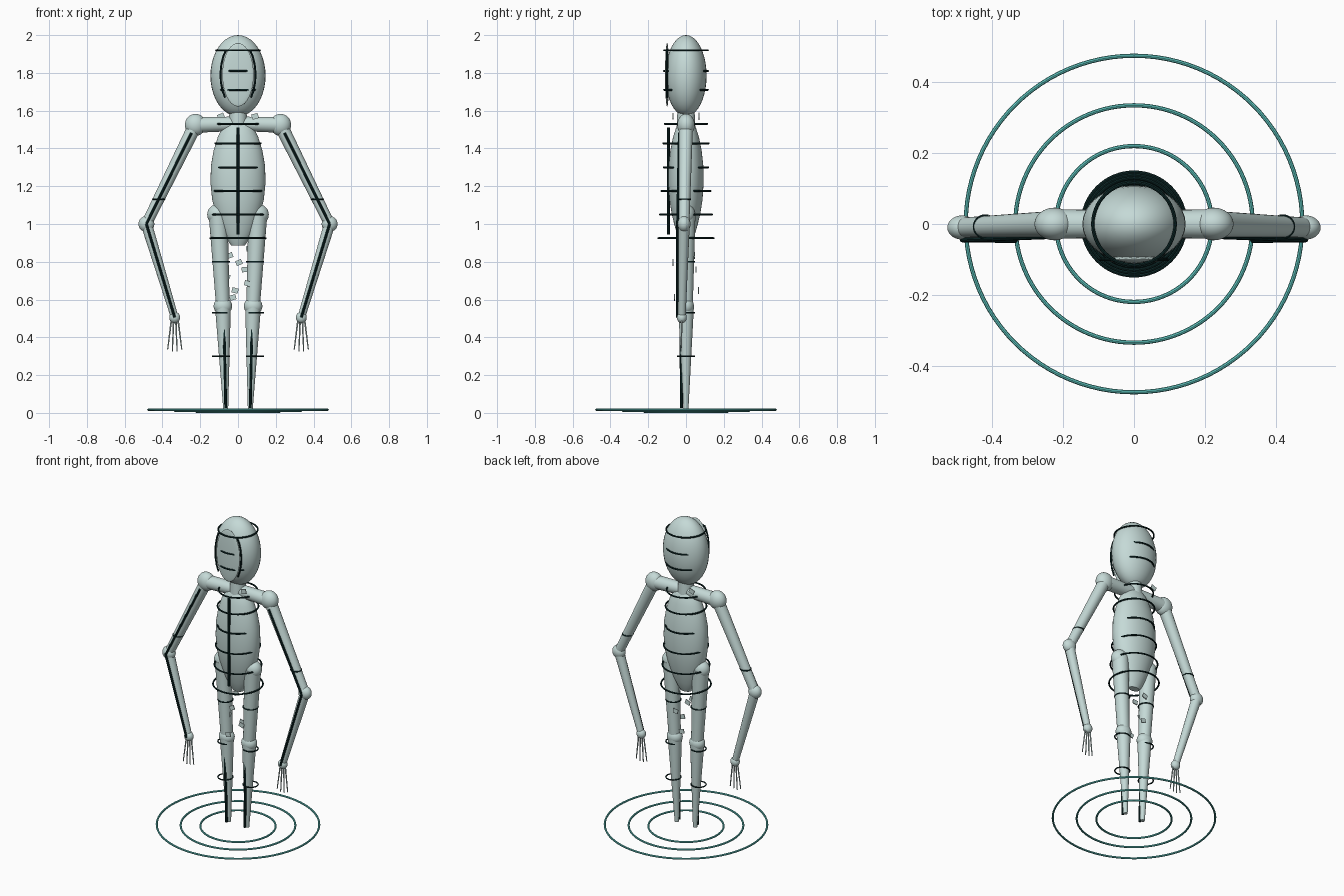
import bpy, bmesh, random
from math import cos, sin, pi, radians
from mathutils import Vector, Matrix

random.seed(4)
cube = bpy.data.objects.get("Cube")
if cube:
    bpy.data.objects.remove(cube, do_unlink=True)


def material(name, rgb):
    m = bpy.data.materials.new(name)
    m.use_nodes = True
    m.diffuse_color = (*rgb, 1)
    m.node_tree.nodes["Principled BSDF"].inputs["Base Color"].default_value = (*rgb, 1)
    return m


PALE = material("pale grey green", (0.56, 0.70, 0.68))
DARK = material("dark teal", (0.004, 0.022, 0.022))
TEAL = material("floor teal", (0.12, 0.58, 0.54))


def finish(name, bm, mat):
    bmesh.ops.recalc_face_normals(bm, faces=bm.faces)
    mesh = bpy.data.meshes.new(name)
    bm.to_mesh(mesh)
    bm.free()
    mesh.materials.append(mat)
    ob = bpy.data.objects.new(name, mesh)
    bpy.context.collection.objects.link(ob)
    return ob


def ball(name, centre, size, mat=PALE):
    bm = bmesh.new()
    bmesh.ops.create_uvsphere(bm, u_segments=32, v_segments=20, radius=1,
                              matrix=Matrix.Translation(centre) @ Matrix.Diagonal((*size, 1)))
    return finish(name, bm, mat)


def rod(name, a, b, r1, r2, mat=PALE, sides=24):
    a, b = Vector(a), Vector(b)
    turn = (b - a).to_track_quat('Z', 'Y').to_matrix().to_4x4()
    bm = bmesh.new()
    bmesh.ops.create_cone(bm, cap_ends=True, segments=sides, radius1=r1, radius2=r2,
                          depth=(b - a).length, matrix=Matrix.Translation((a + b) / 2) @ turn)
    return finish(name, bm, mat)


def ring(name, centre, radius, thick=0.005, mat=DARK, steps=64, sides=8):
    bm = bmesh.new()
    loops = []
    for i in range(steps):
        t = 2 * pi * i / steps
        loop = []
        for j in range(sides):
            u = 2 * pi * j / sides
            r = radius + thick * cos(u)
            loop.append(bm.verts.new(Vector(centre) + Vector((r * cos(t), r * sin(t), thick * sin(u)))))
        loops.append(loop)
    for i in range(steps):
        p, q = loops[i], loops[(i + 1) % steps]
        for j in range(sides):
            k = (j + 1) % sides
            bm.faces.new((p[j], q[j], q[k], p[k]))
    return finish(name, bm, mat)


def lathe(name, profile, depth, mat=PALE, steps=40):
    bm = bmesh.new()
    loops = [[bm.verts.new((r * cos(2 * pi * i / steps), depth * r * sin(2 * pi * i / steps), z))
              for i in range(steps)] for z, r in profile]
    for p, q in zip(loops, loops[1:]):
        for i in range(steps):
            k = (i + 1) % steps
            bm.faces.new((p[i], p[k], q[k], q[i]))
    bm.faces.new(loops[0])
    bm.faces.new(loops[-1])
    return finish(name, bm, mat)


def shard(name, centre, size):
    bm = bmesh.new()
    m = (Matrix.Translation(centre) @ Matrix.Rotation(random.uniform(-0.5, 0.5), 4, 'Y')
         @ Matrix.Diagonal((size, 0.005, size * 0.8, 1)))
    bmesh.ops.create_cube(bm, size=1, matrix=m)
    return finish(name, bm, PALE)


# Head, face plate and neck
ball("head", (0, 0, 1.785), (0.146, 0.109, 0.215))
ball("face_plate", (0, -0.1, 1.79), (0.083, 0.011, 0.168))
rod("neck", (0, 0, 1.5), (0, 0, 1.61), 0.05, 0.045)
for z in (1.92, 1.81, 1.71):
    ring("head_ring", (0, 0, z), 0.116)

# Torso with its front bar and widening rings
lathe("torso", [(0.885, 0.035), (0.91, 0.054), (0.95, 0.076), (1.0, 0.098), (1.06, 0.12),
                (1.13, 0.137), (1.22, 0.146), (1.31, 0.143), (1.39, 0.129), (1.46, 0.107),
                (1.51, 0.082), (1.54, 0.055), (1.555, 0.02)], 0.64)
rod("torso_front_bar", (0, -0.092, 0.945), (0, -0.092, 1.51), 0.008, 0.008, DARK, 8)
for z, r in ((1.53, 0.113), (1.427, 0.12), (1.3, 0.118), (1.175, 0.13), (1.05, 0.138), (0.925, 0.146)):
    ring("torso_ring", (0, 0, z), r)

for side, s in (("left", 1), ("right", -1)):
    shoulder, elbow, wrist = Vector((s * 0.225, 0, 1.525)), Vector((s * 0.485, -0.01, 1.0)), Vector((s * 0.335, -0.022, 0.505))
    hip, knee, ankle = Vector((s * 0.105, 0, 1.05)), Vector((s * 0.08, 0, 0.565)), Vector((s * 0.065, 0, 0.02))
    front = Vector((0, -0.035, 0))

    # Face plate edge line
    rim = [Vector((s * 0.093 * cos(a), -0.1, 1.79 + 0.18 * sin(a)))
           for a in (radians(d) for d in range(-42, 49, 15))]
    for a, b in zip(rim, rim[1:]):
        rod(side + "_face_line", a, b, 0.005, 0.005, DARK, 8)

    # Arm
    rod(side + "_shoulder_bar", (s * 0.02, 0, 1.53), shoulder, 0.038, 0.042)
    ball(side + "_shoulder", shoulder, (0.056, 0.046, 0.058))
    rod(side + "_upper_arm", shoulder, elbow, 0.037, 0.028)
    ball(side + "_elbow", elbow, (0.042, 0.034, 0.042))
    rod(side + "_forearm", elbow, wrist, 0.03, 0.02)
    ball(side + "_wrist", wrist, (0.029, 0.026, 0.03))
    rod(side + "_upper_arm_line", shoulder.lerp(elbow, 0.08) + front, elbow + front, 0.007, 0.007, DARK, 8)
    rod(side + "_forearm_line", elbow + front, wrist + front * 0.7, 0.007, 0.007, DARK, 8)
    ring(side + "_upper_arm_ring", shoulder.lerp(elbow, 0.75), 0.031, 0.004, DARK, 32)

    # Fingers
    for i in range(4):
        f = i - 1.5
        rod(side + "_finger", wrist + Vector((f * 0.012, 0, -0.015)),
            wrist + Vector((f * 0.025, -0.004, -0.185 + 0.01 * abs(f))), 0.0045, 0.003, PALE, 8)

    # Leg
    ball(side + "_hip", hip, (0.058, 0.048, 0.056))
    rod(side + "_thigh", hip, knee, 0.05, 0.036)
    ball(side + "_knee", knee, (0.049, 0.042, 0.046))
    rod(side + "_shin", knee, ankle, 0.042, 0.013)
    rod(side + "_shin_line", (s * 0.075, -0.028, 0.53), (s * 0.065, -0.024, 0.025), 0.008, 0.008, DARK, 8)
    for z in (0.8, 0.53, 0.3):
        ring(side + "_leg_ring", (s * 0.09, 0, z), 0.044, 0.004, DARK, 32)

    # Collar chip
    shard(side + "_collar_chip", (s * 0.09, -s * 0.07, 1.57), 0.035)

# Loose chips circling between the legs
for i in range(8):
    a = i * 2.4
    shard("loose_chip", (0.06 * cos(a), 0.068 * sin(a), 0.87 - i * 0.037), 0.034)

# Floor rings
for r, z in ((0.475, 0.017), (0.335, 0.011), (0.22, 0.006)):
    ring("floor_ring", (0, 0, z), r, 0.006, TEAL, 96)

# Smooth round parts, keep hard rims
bpy.ops.object.select_all(action='DESELECT')
for ob in bpy.context.collection.objects:
    if ob.type == 'MESH':
        ob.select_set(True)
        bpy.context.view_layer.objects.active = ob
bpy.ops.object.shade_smooth_by_angle(angle=radians(40))
bpy.ops.object.select_all(action='DESELECT')
